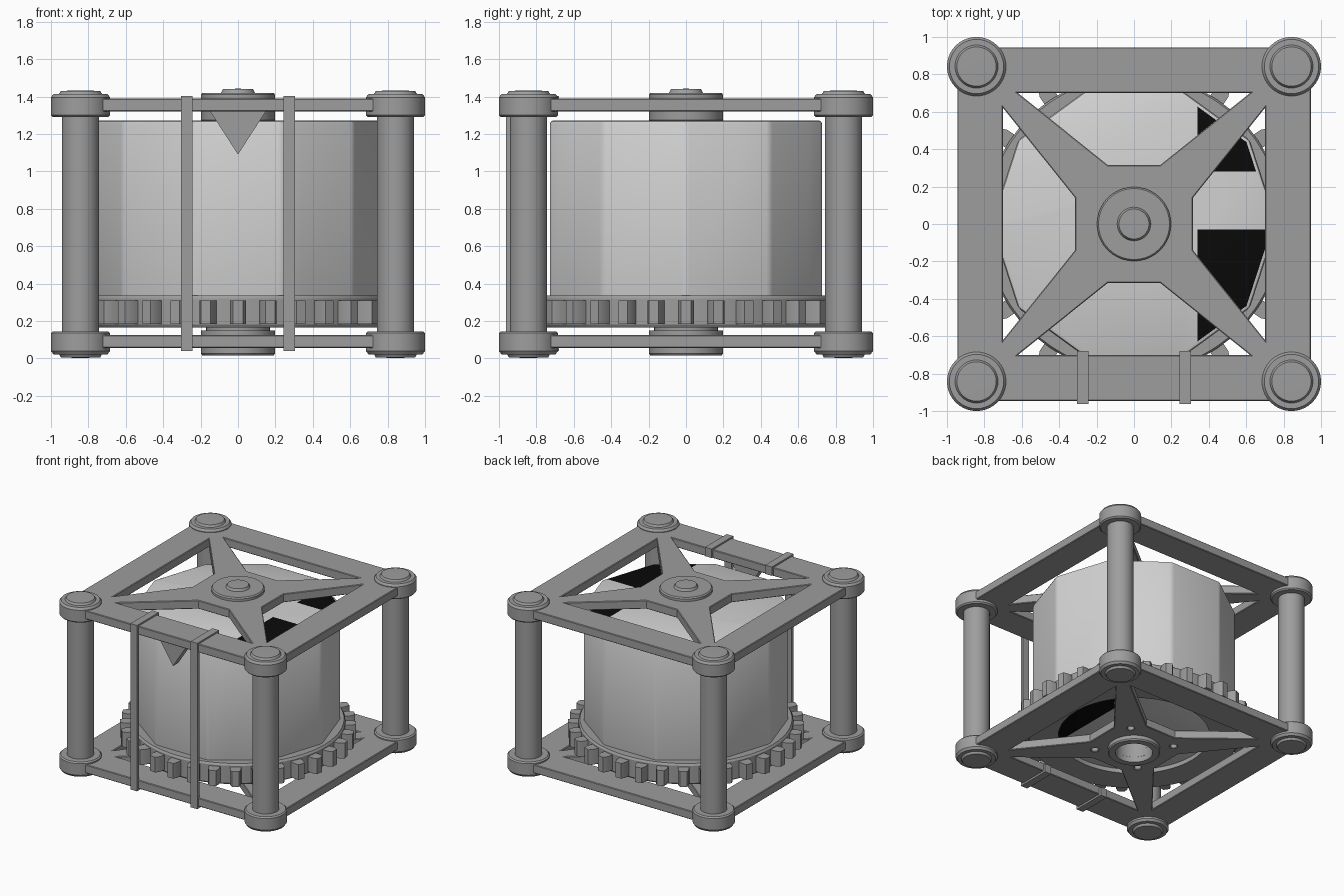
import bpy, bmesh, math
from mathutils import Vector

if "Cube" in bpy.data.objects:
    bpy.data.objects.remove(bpy.data.objects["Cube"])


def material(name, value):
    m = bpy.data.materials.new(name)
    m.diffuse_color = (value, value, value, 1)
    m.use_nodes = True
    m.node_tree.nodes["Principled BSDF"].inputs["Base Color"].default_value = m.diffuse_color
    return m


METAL = material("mid grey metal", 0.34)
PALE = material("pale grey drum", 0.65)
BLACK = material("black", 0.003)


def finish(bm, name, mats=(METAL,), angle=30):
    bmesh.ops.recalc_face_normals(bm, faces=bm.faces)
    me = bpy.data.meshes.new(name)
    bm.to_mesh(me)
    bm.free()
    for m in mats:
        me.materials.append(m)
    me.polygons.foreach_set("use_smooth", [True] * len(me.polygons))
    me.set_sharp_from_angle(angle=math.radians(angle))
    ob = bpy.data.objects.new(name, me)
    bpy.context.collection.objects.link(ob)
    return ob


def lathe(name, profile, x=0, y=0, n=40, closed=False):
    """Spin (radius, z) points about a vertical axis."""
    bm = bmesh.new()
    vs = [bm.verts.new((x + r, y, z)) for r, z in profile]
    count = len(vs)
    es = [bm.edges.new((vs[i], vs[(i + 1) % count])) for i in range(count if closed else count - 1)]
    bmesh.ops.spin(bm, geom=vs + es, cent=(x, y, 0), axis=(0, 0, 1), angle=math.tau, steps=n)
    bmesh.ops.remove_doubles(bm, verts=bm.verts, dist=1e-4)
    return finish(bm, name)


def prism(bm, pts, vec):
    f = bm.faces.new([bm.verts.new(p) for p in pts])
    r = bmesh.ops.extrude_face_region(bm, geom=[f])
    bmesh.ops.translate(bm, verts=[v for v in r["geom"] if isinstance(v, bmesh.types.BMVert)], vec=vec)


def rot(p, a):
    c, s = math.cos(a), math.sin(a)
    return (p[0] * c - p[1] * s, p[0] * s + p[1] * c)


def frame_plate(name, z, holes):
    """Square plate with four openings that leave an X brace."""
    cu = bpy.data.curves.new(name + "_outline", "CURVE")
    cu.dimensions, cu.fill_mode = "2D", "BOTH"
    cu.extrude, cu.bevel_depth, cu.bevel_resolution = 0.03, 0.005, 0
    cu.offset = -0.005
    q = math.pi / 2
    loops = [[rot((0.945, 0.945), i * q) for i in range(4)]]
    opening = [(-0.62, 0.70), (0.62, 0.70), (0.14, 0.315), (-0.14, 0.315)]
    loops += [[rot(p, i * q) for p in opening] for i in range(4)]
    if holes:
        for i in range(4):
            cx, cy = rot((0.21, 0.21), i * q)
            loops.append([(cx + 0.028 * math.cos(k * math.tau / 12),
                           cy + 0.028 * math.sin(k * math.tau / 12)) for k in range(12)])
        loops.append([rot((0.14, 0), k * math.tau / 32) for k in range(32)])
    for pts in loops:
        sp = cu.splines.new("POLY")
        sp.points.add(len(pts) - 1)
        for pt, (x, y) in zip(sp.points, pts):
            pt.co = (x, y, 0, 1)
        sp.use_cyclic_u = True
    tmp = bpy.data.objects.new(name + "_tmp", cu)
    bpy.context.collection.objects.link(tmp)
    bpy.context.view_layer.update()
    me = bpy.data.meshes.new_from_object(tmp.evaluated_get(bpy.context.evaluated_depsgraph_get()))
    bpy.data.objects.remove(tmp)
    bm = bmesh.new()
    bm.from_mesh(me)
    bmesh.ops.remove_doubles(bm, verts=bm.verts, dist=1e-4)
    bmesh.ops.translate(bm, verts=bm.verts, vec=(0, 0, z))
    for f in bm.faces:
        f.material_index = 0
    finish(bm, name)


# Top and bottom frames
frame_plate("top_frame", 1.355, False)
frame_plate("bottom_frame", 0.09, True)

# Corner posts with collars and caps
upper = [(0.10, 1.29), (0.148, 1.29), (0.158, 1.30), (0.158, 1.395), (0.145, 1.413),
         (0.115, 1.413), (0.105, 1.43), (0, 1.433)]
post = [(r, 1.435 - z) for r, z in reversed(upper)] + upper
for i, (sx, sy) in enumerate([(-1, -1), (1, -1), (1, 1), (-1, 1)]):
    lathe("corner_post_%d" % (i + 1), post, 0.842 * sx, 0.842 * sy)

# Bearings in the middle of each frame
lathe("top_bearing", [(0, 1.265), (0.19, 1.265), (0.198, 1.275), (0.198, 1.41), (0.19, 1.42),
                      (0.09, 1.42), (0.08, 1.44), (0, 1.442)])
lathe("bottom_bearing", [(0.14, 0.015), (0.19, 0.015), (0.198, 0.025), (0.198, 0.15), (0.14, 0.15)],
      closed=True)
lathe("axle_sleeve", [(0.14, 0.14), (0.17, 0.14), (0.17, 0.21), (0.14, 0.21)], closed=True)

# Ten-sided drum, painted black in patches on its ends
bm = bmesh.new()
prism(bm, [(0.765 * math.cos(k * math.tau / 10), 0.765 * math.sin(k * math.tau / 10), 0.2)
           for k in range(10)], (0, 0, 1.073))
bmesh.ops.bevel(bm, geom=bm.edges[:], offset=0.02, segments=2, profile=0.5, affect="EDGES")
for co, no in (((0.34, 0, 0), (1, 0, 0)), ((0, -0.03, 0), (0, 1, 0)), ((0, 0.28, 0), (0, 1, 0))):
    bmesh.ops.bisect_plane(bm, geom=bm.verts[:] + bm.edges[:] + bm.faces[:], plane_co=co, plane_no=no)
bm.normal_update()
for f in bm.faces:
    c = f.calc_center_median()
    if abs(f.normal.z) > 0.95 and c.x > 0.34:
        top = c.z > 0.7
        if (top and not -0.03 < c.y < 0.28) or (not top and c.y < 0.28):
            f.material_index = 1
finish(bm, "drum", (PALE, BLACK), 40)

# Toothed ring round the foot of the drum
lathe("gear_ring", [(0.57, 0.165), (0.79, 0.165), (0.80, 0.18), (0.80, 0.32), (0.79, 0.335), (0.57, 0.335)],
      n=64, closed=True)
bm = bmesh.new()
TEETH = 32
for k in range(TEETH):
    pts = [rot(p, k * math.tau / TEETH + math.pi / 2)
           for p in ((0.78, -0.042), (0.845, -0.042), (0.88, -0.026), (0.88, 0.026), (0.845, 0.042), (0.78, 0.042))]
    prism(bm, [(x, y, 0.185) for x, y in pts], (0, 0, 0.125))
finish(bm, "gear_teeth")

# Two front straps clipped over the frames
clip = [(-0.68, 1.33), (-0.68, 1.403), (-0.962, 1.403), (-0.962, 0.04), (-0.68, 0.04), (-0.68, 0.11),
        (-0.70, 0.11), (-0.70, 0.06), (-0.937, 0.06), (-0.937, 1.385), (-0.70, 1.385), (-0.70, 1.33)]
for side, name in ((-1, "left_strap"), (1, "right_strap")):
    bm = bmesh.new()
    prism(bm, [(0.274 * side - 0.03, y, z) for y, z in clip], (0.06, 0, 0))
    finish(bm, name)

# Pointer hanging from the front rail
bm = bmesh.new()
prism(bm, [(-0.155, -0.845, 1.33), (0.155, -0.845, 1.33), (0, -0.845, 1.09)], (0, 0.07, 0))
finish(bm, "pointer")
